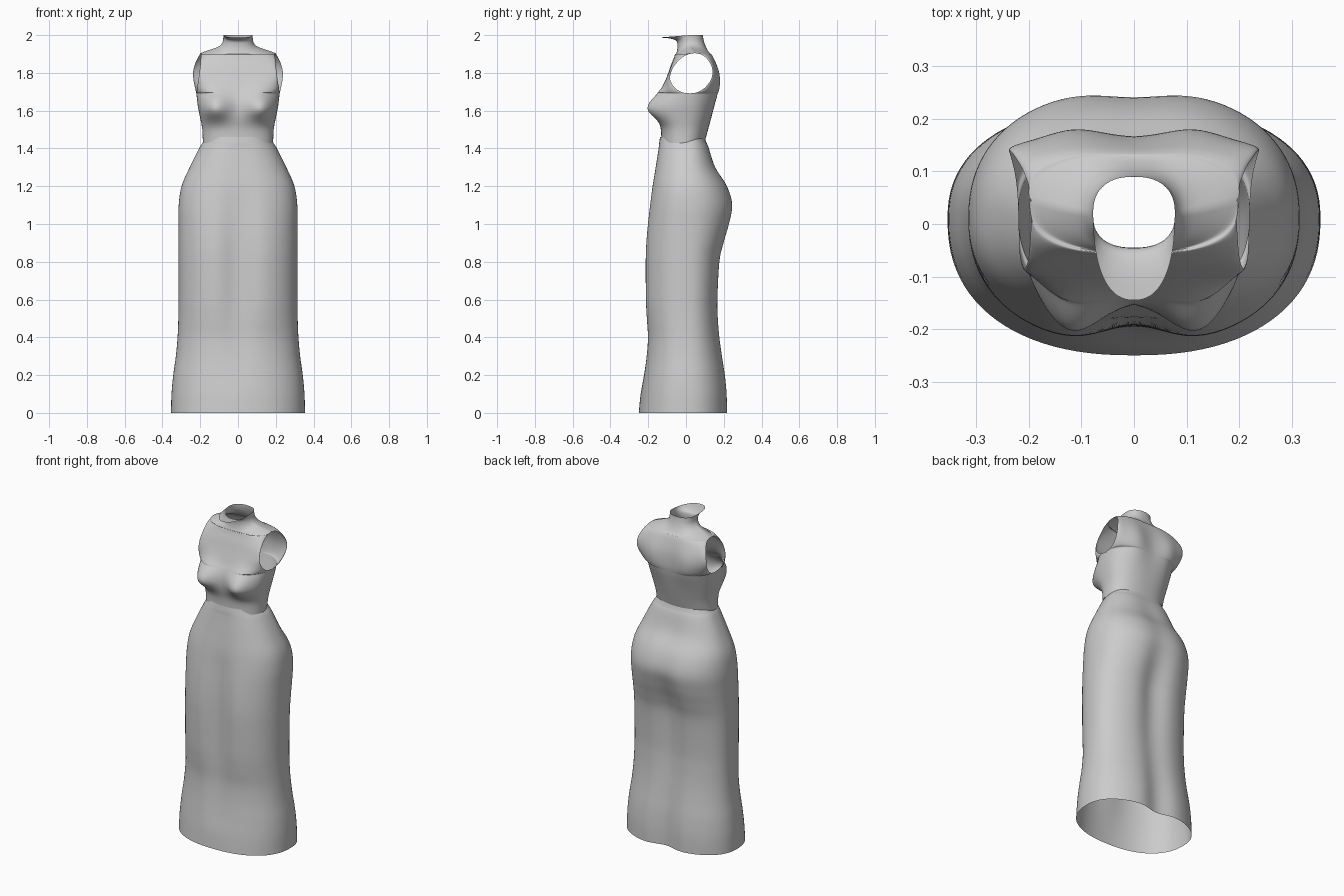
import bpy, bmesh, math
from mathutils import Vector


def smooth_rows(rows, steps):
    """Catmull-Rom interpolation through rows of ring parameters."""
    out = []
    for i in range(len(rows) - 1):
        p0, p1 = rows[max(i - 1, 0)], rows[i]
        p2, p3 = rows[i + 1], rows[min(i + 2, len(rows) - 1)]
        for s in range(steps):
            t = s / steps
            out.append([0.5 * (2 * b + (c - a) * t + (2 * a - 5 * b + 4 * c - d) * t * t
                               + (3 * b - a - 3 * c + d) * t ** 3)
                        for a, b, c, d in zip(p0, p1, p2, p3)])
    out.append(list(rows[-1]))
    return out


def panel(bm, rings, n, relief, front, cols=24):
    """Quarter shell from the centre line to the side edge."""
    grid = []
    for r in rings:
        zf, yf, zs, xf, yfe, xb, ybe, zb, yb = r[:9]
        zc, yc, xe, ye = (zf, yf, xf, yfe) if front else (zb, yb, xb, ybe)
        line = []
        for j in range(cols + 1):
            th = math.pi / 2 * j / cols
            s = math.sin(th) ** (2 / n)
            c = max(math.cos(th), 0) ** (2 / n) if j < cols else 0.0
            x, y, z = xe * s, ye + (yc - ye) * c, zs + (zc - zs) * c
            line.append(bm.verts.new((x, y + relief(x, z, c, front, r), z)))
        grid.append(line)
    for a, b in zip(grid, grid[1:]):
        for j in range(cols):
            q = (a[j], a[j + 1], b[j + 1], b[j])
            bm.faces.new(q if front else q[::-1])


def shell(name, rings, n, relief):
    bm = bmesh.new()
    panel(bm, rings, n, relief, True)
    panel(bm, rings, n, relief, False)
    bmesh.ops.remove_doubles(bm, verts=bm.verts, dist=0.0004)
    me = bpy.data.meshes.new(name)
    bm.to_mesh(me)
    bm.free()
    me.shade_smooth()
    ob = bpy.data.objects.new(name, me)
    bpy.context.collection.objects.link(ob)
    m = ob.modifiers.new("mirror", 'MIRROR')
    m.use_clip = True
    m.merge_threshold = 0.0005
    return ob


# Skirt: z, half width, front y, back y, front crease, back crease
skirt_rows = [
    (0.00, .355, -.250, .230, .000, .035),
    (0.10, .352, -.240, .228, .000, .034),
    (0.20, .343, -.227, .218, .005, .030),
    (0.30, .329, -.216, .202, .010, .026),
    (0.40, .320, -.212, .188, .016, .024),
    (0.50, .316, -.221, .180, .026, .026),
    (0.60, .315, -.228, .178, .034, .028),
    (0.80, .315, -.230, .190, .038, .034),
    (0.90, .315, -.226, .213, .036, .034),
    (1.00, .315, -.216, .241, .030, .026),
    (1.10, .314, -.202, .255, .022, .014),
    (1.20, .299, -.186, .225, .012, .010),
    (1.30, .256, -.168, .163, .008, .010),
    (1.40, .206, -.151, .127, .006, .006),
    (1.43, .187, -.146, .113, .004, .004),
    (1.46, .168, -.141, .103, .004, .004),
]
skirt_rings = [(z, yf, z, a, .01, a, .01, z, yb, df, db)
               for z, a, yf, yb, df, db in skirt_rows]


def skirt_relief(x, z, c, front, r):
    g = math.exp(-(x / .06) ** 2 / 2)
    return r[9] * g if front else -r[10] * g


shell("skirt", smooth_rows(skirt_rings, 5), 2.3, skirt_relief)

# Bodice below the arms: z, front y, side x, side y, back y
waist = [
    (1.43, -.130, .186, -.015, .098), (1.50, -.133, .189, -.01, .117),
    (1.56, -.145, .200, -.005, .133), (1.62, -.148, .212, .00, .148),
    (1.66, -.144, .217, .01, .157), (1.69, -.135, .220, .02, .162),
]
# Arm openings: z, front y, front edge x/y, back edge x/y, back y
arm = [
    (1.697, -.132, .219, -.020, .222, .060, .163),
    (1.72, -.122, .217, -.058, .227, .098, .165),
    (1.76, -.108, .210, -.083, .235, .130, .165),
    (1.80, -.094, .205, -.080, .238, .140, .162),
    (1.84, -.080, .200, -.060, .230, .133, .154),
    (1.88, -.064, .197, -.022, .213, .106, .142),
    (1.899, -.058, .195, .015, .201, .075, .133),
]
# Shoulders and collar: front z/y, side z/x/y, back z/y
collar = [
    (1.892, -.055, 1.906, .195, .045, 1.902, .129),
    (1.902, -.052, 1.925, .140, .030, 1.912, .120),
    (1.916, -.048, 1.941, .100, .022, 1.932, .108),
    (1.942, -.045, 1.962, .082, .020, 1.957, .098),
    (1.970, -.052, 1.985, .078, .020, 1.980, .092),
    (1.983, -.090, 1.996, .078, .020, 1.995, .090),
    (1.987, -.145, 2.000, .078, .020, 2.000, .090),
]
rows = [(z, yf, z, x, y, x, y, z, yb) for z, yf, x, y, yb in waist]
rows += [(z, yf, z, xf, ye, xb, be, z, yb) for z, yf, xf, ye, xb, be, yb in arm]
rows += [(zf, yf, zs, x, y, x, y, zb, yb) for zf, yf, zs, x, y, zb, yb in collar]
steps = 4
rings = smooth_rows(rows, steps)
lo, hi = (len(waist) - 1) * steps, (len(waist) + len(arm)) * steps
for i, r in enumerate(rings):
    if i <= lo or i >= hi:      # closed side outside the arm openings
        r[3] = r[5] = (r[3] + r[5]) / 2
        r[4] = r[6] = (r[4] + r[6]) / 2


def bodice_relief(x, z, c, front, r):
    if front:                   # bust
        sz = .042 if z < 1.61 else .062
        g = math.exp(-((x - .128) / .056) ** 2 / 2 - ((z - 1.61) / sz) ** 2 / 2)
        return -.074 * g * min(1, c * 2.5)
    # shoulder blades
    return .018 * math.exp(-((x - .115) / .05) ** 2 / 2 - ((z - 1.75) / .09) ** 2 / 2) * min(1, c * 2)


shell("bodice", rings, 2.35, bodice_relief)
